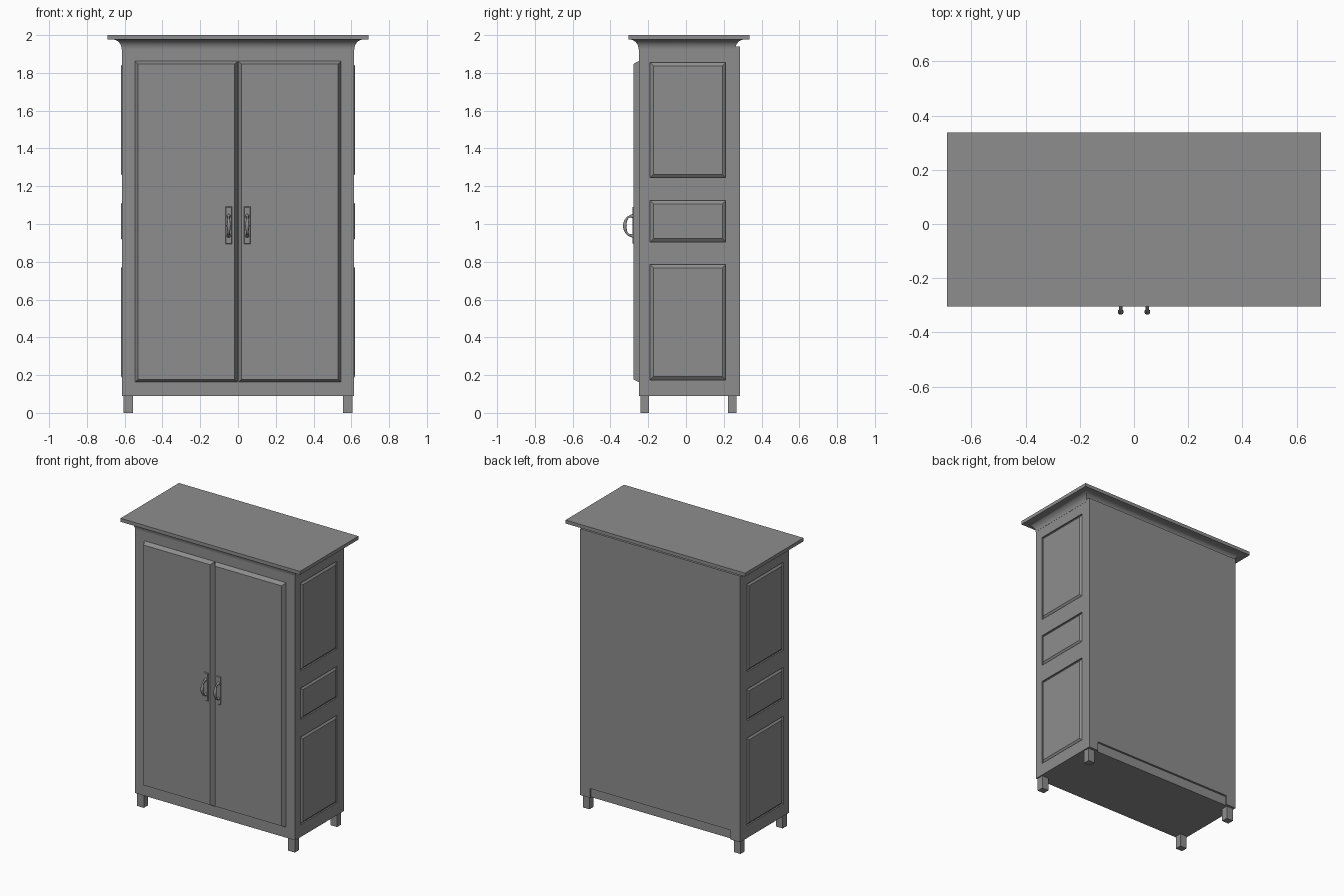
import bpy, bmesh, math

if "Cube" in bpy.data.objects:
    bpy.data.objects.remove(bpy.data.objects["Cube"])

grey = bpy.data.materials.new("plain grey")
grey.use_nodes = True
colour = (0.27, 0.27, 0.27, 1)
grey.diffuse_color = colour
grey.node_tree.nodes["Principled BSDF"].inputs["Base Color"].default_value = colour


def loft(name, rings, axis="z"):
    """Join rectangles (u0, u1, v0, v1, w) stacked along an axis into a closed solid."""
    place = {"x": lambda u, v, w: (w, u, v),
             "y": lambda u, v, w: (u, w, v),
             "z": lambda u, v, w: (u, v, w)}[axis]
    bm = bmesh.new()
    loops = [[bm.verts.new(place(u, v, w))
              for u, v in ((u0, v0), (u1, v0), (u1, v1), (u0, v1))]
             for u0, u1, v0, v1, w in rings]
    for a, b in zip(loops, loops[1:]):
        for i in range(4):
            j = (i + 1) % 4
            bm.faces.new((a[i], a[j], b[j], b[i]))
    bm.faces.new(loops[0])
    bm.faces.new(loops[-1])
    bmesh.ops.recalc_face_normals(bm, faces=bm.faces)
    mesh = bpy.data.meshes.new(name)
    bm.to_mesh(mesh)
    bm.free()
    mesh.materials.append(grey)
    obj = bpy.data.objects.new(name, mesh)
    bpy.context.collection.objects.link(obj)
    return obj


def box(name, x0, x1, y0, y1, z0, z1):
    return loft(name, [(x0, x1, y0, y1, z0), (x0, x1, y0, y1, z1)])


def activate(obj):
    bpy.ops.object.select_all(action="DESELECT")
    obj.select_set(True)
    bpy.context.view_layer.objects.active = obj


def cut(obj, cutter):
    activate(obj)
    mod = obj.modifiers.new("cut", "BOOLEAN")
    mod.operation = "DIFFERENCE"
    mod.solver = "EXACT"
    mod.object = cutter
    bpy.ops.object.modifier_apply(modifier=mod.name)
    bpy.data.objects.remove(cutter)


# Carcass with a shallow notch along the bottom of the back
W, FRONT, BACK = 0.615, -0.25, 0.285
body = box("carcass", -W, W, FRONT, BACK, 0.09, 1.94)
cut(body, box("notch_cutter", -0.54, 0.54, BACK - 0.014, BACK + 0.1, 0.0, 0.155))

# Raised side panels sitting in recesses
panels = {"lower": (0.175, 0.785), "middle": (0.905, 1.125), "upper": (1.245, 1.855)}
y0, y1, slope = -0.19, 0.21, 0.018
for side, s in (("left", 1), ("right", -1)):
    for label, (z0, z1) in panels.items():
        xs = sorted((s * (W - 0.012), s * (W + 0.1)))
        cut(body, box("panel_cutter", *xs, y0, y1, z0, z1))
        loft(f"{side}_{label}_panel",
             [(y0, y1, z0, z1, s * (W - 0.014)),
              (y0, y1, z0, z1, s * (W - 0.010)),
              (y0 + slope, y1 - slope, z0 + slope, z1 - slope, s * (W + 0.004))], "x")

# Curved cornice moulding under a flat top board
cove = []
for i in range(9):
    a = i / 8 * math.pi / 2
    out = 0.001 + 0.048 * (1 - math.cos(a))
    cove.append((-W - out, W + out, FRONT - out, 0.26 + out, 1.925 + 0.052 * math.sin(a)))
moulding = loft("cornice_moulding", cove)
activate(moulding)
bpy.ops.object.shade_smooth_by_angle(angle=math.radians(40))
box("top_board", -0.69, 0.69, -0.305, 0.337, 1.976, 2.0)

# Feet
for side, s in (("left", 1), ("right", -1)):
    for end, fy in (("front", -0.242), ("back", 0.222)):
        fx = sorted((s * 0.555, s * 0.606))
        box(f"{side}_{end}_foot", *fx, fy, fy + 0.046, 0.0, 0.1)


def handle(name, x):
    """Bowed pull, swelling at the middle and at both ends."""
    curve = bpy.data.curves.new(name, "CURVE")
    curve.dimensions = "3D"
    curve.bevel_depth = 1.0
    curve.bevel_resolution = 3
    curve.use_fill_caps = True
    spline = curve.splines.new("POLY")
    steps = 20
    spline.points.add(steps)
    for i, p in enumerate(spline.points):
        t = i / steps * 2 - 1
        a = t * math.pi / 2
        p.co = (x, -0.279 - 0.045 * math.cos(a) ** 0.7, 0.99 + 0.052 * math.sin(a), 1)
        p.radius = 0.006 + 0.005 * max(0, 1 - 2 * abs(t)) + 0.006 * max(0, 6 * abs(t) - 5)
    obj = bpy.data.objects.new(name, curve)
    bpy.context.collection.objects.link(obj)
    activate(obj)
    bpy.ops.object.convert(target="MESH")
    obj = bpy.context.object
    obj.data.materials.clear()
    obj.data.materials.append(grey)
    bpy.ops.object.shade_smooth_by_angle(angle=math.radians(50))


# Bevelled doors with their handles and handle plates
for side, s in (("left", 1), ("right", -1)):
    xa, xb = sorted((s * 0.003, s * 0.545))
    b = 0.015
    loft(f"{side}_door",
         [(xa, xb, 0.163, 1.862, FRONT + 0.005),
          (xa, xb, 0.163, 1.862, FRONT - 0.002),
          (xa + b, xb - b, 0.163 + b, 1.862 - b, -0.279)], "y")
    x = s * 0.049
    loft(f"{side}_handle_plate",
         [(x - 0.017, x + 0.017, 0.893, 1.092, -0.278),
          (x - 0.014, x + 0.014, 0.897, 1.088, -0.284)], "y")
    handle(f"{side}_handle", x)
